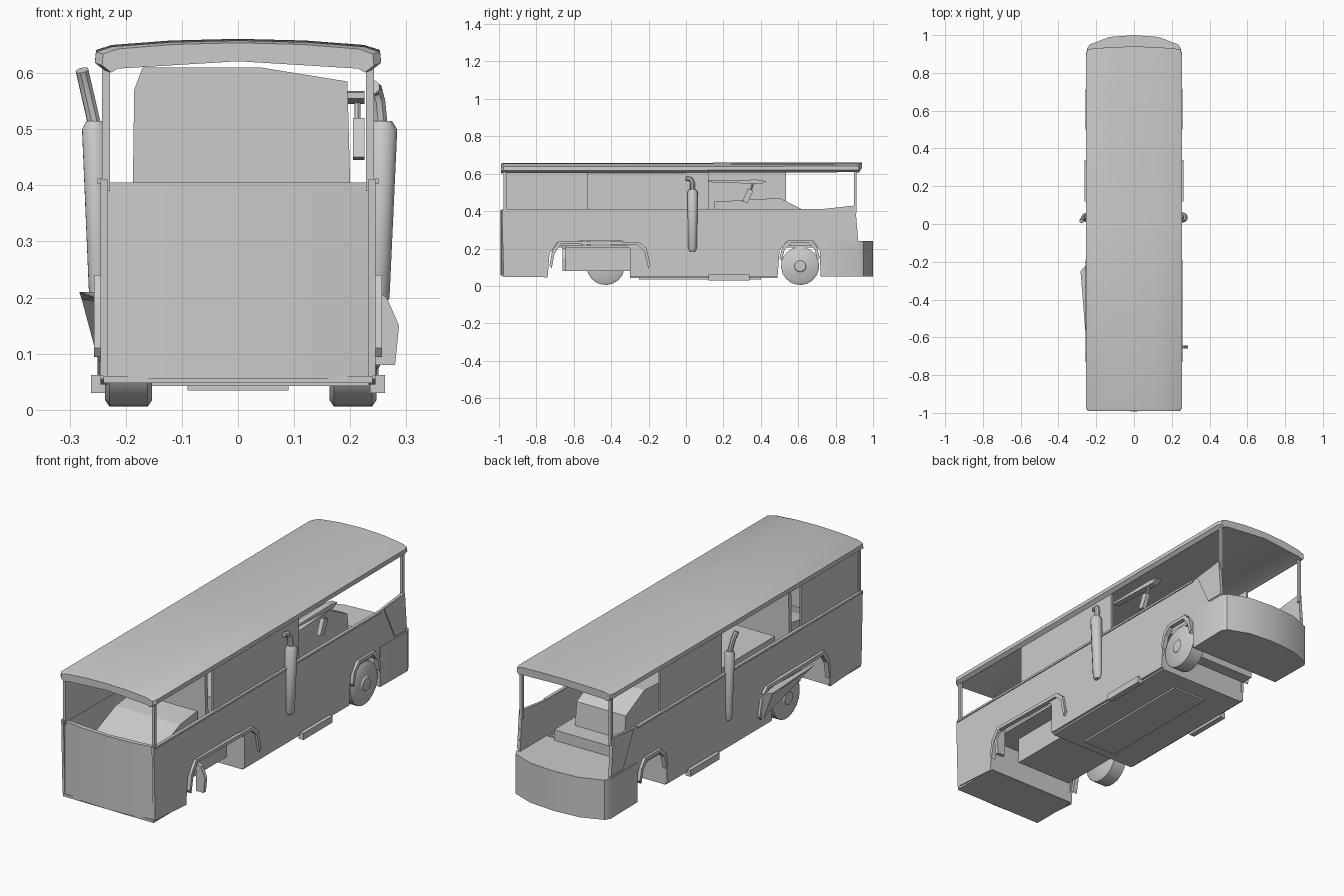
import bpy, math
from mathutils import Vector

grey = bpy.data.materials.new("light grey")
grey.diffuse_color = (0.6, 0.6, 0.6, 1)


def make(name, verts, faces, smooth=False):
    me = bpy.data.meshes.new(name)
    me.from_pydata(verts, [], faces)
    me.materials.append(grey)
    ob = bpy.data.objects.new(name, me)
    bpy.context.collection.objects.link(ob)
    bpy.context.view_layer.objects.active = ob
    ob.select_set(True)
    bpy.ops.object.mode_set(mode='EDIT')
    bpy.ops.mesh.select_all(action='SELECT')
    bpy.ops.mesh.normals_make_consistent(inside=False)
    bpy.ops.object.mode_set(mode='OBJECT')
    if smooth:
        bpy.ops.object.shade_smooth_by_angle(angle=math.radians(35))
    ob.select_set(False)
    return ob


def prism(name, pts, a, b, axis, smooth=False):
    """Extrude a 2D outline from a to b along an axis."""
    def place(p, d):
        return {'x': (d, p[0], p[1]), 'y': (p[0], d, p[1]), 'z': (p[0], p[1], d)}[axis]
    n = len(pts)
    verts = [place(p, a) for p in pts] + [place(p, b) for p in pts]
    faces = [list(range(n)), list(range(n, 2 * n))]
    faces += [(i, (i + 1) % n, n + (i + 1) % n, n + i) for i in range(n)]
    return make(name, verts, faces, smooth)


def box(name, x0, x1, y0, y1, z0, z1):
    return prism(name, [(x0, y0), (x1, y0), (x1, y1), (x0, y1)], z0, z1, 'z')


def tube(name, path, radii, sides=10):
    """Round tube through points with a radius at each."""
    path = [Vector(p) for p in path]
    verts, faces, n = [], [], sides
    for i, p in enumerate(path):
        t = (path[min(i + 1, len(path) - 1)] - path[max(i - 1, 0)]).normalized()
        u = t.cross(Vector((0.3, 1, 0.1))).normalized()
        v = t.cross(u)
        for k in range(n):
            a = 2 * math.pi * k / n
            verts.append(p + (u * math.cos(a) + v * math.sin(a)) * radii[i])
    for i in range(len(path) - 1):
        for k in range(n):
            j = (k + 1) % n
            faces.append((i * n + k, i * n + j, i * n + n + j, i * n + n + k))
    faces += [list(range(n)), list(range(len(verts) - n, len(verts)))]
    return make(name, verts, faces, True)


# Side walls with wheel arch cut-outs
side = [(-0.975, 0.06), (-0.74, 0.045), (-0.73, 0.17), (-0.69, 0.23), (-0.63, 0.24),
        (-0.34, 0.24), (-0.30, 0.20), (-0.30, 0.05), (0.49, 0.05), (0.50, 0.19),
        (0.54, 0.24), (0.68, 0.24), (0.715, 0.19), (0.72, 0.05), (0.92, 0.05),
        (0.92, 0.24), (0.905, 0.43), (0.72, 0.41), (-0.985, 0.41)]
for s, label in ((1, "right"), (-1, "left")):
    prism(label + "_side_wall", side, s * 0.233, s * 0.245, 'x')
    box(label + "_belt_rail", s * 0.235, s * 0.25, -0.975, 0.72, 0.402, 0.412)
    # Slanted seam near the rear corner
    prism(label + "_corner_panel", [(0.75, 0.41), (0.905, 0.43), (0.92, 0.25), (0.83, 0.25)],
          s * 0.24, s * 0.249, 'x')
    # Corner posts
    for y, w in ((-0.968, 0.008), (0.905, 0.007)):
        box(label + "_post", s * 0.228, s * 0.242, y - w, y + w, 0.39, 0.62)
    # Raised fender lips
    for y0, y1 in ((-0.73, -0.19), (0.43, 0.72)):
        lip = [(y0, 0.11), (y0 + 0.015, 0.19), (y0 + 0.05, 0.24), (y1 - 0.06, 0.235),
               (y1 - 0.02, 0.2), (y1, 0.11)]
        if y0 > 0:
            lip = [(0.50, 0.15), (0.515, 0.21), (0.55, 0.245), (0.67, 0.245),
                   (0.70, 0.21), (0.715, 0.15)]
        inner = [(y + (0.012 if y < (y0 + y1) / 2 else -0.012), z - 0.016) for y, z in lip]
        prism(label + "_fender_lip", lip + inner[::-1], s * 0.235, s * 0.257, 'x')
    # Step under the sill
    box(label + "_sill_step", s * 0.235, s * 0.262, 0.12, 0.34, 0.03, 0.062)

# Upper side panels, staggered left and right
box("right_upper_panel", 0.228, 0.238, -0.53, 0.12, 0.40, 0.62)
box("left_front_upper_panel", -0.238, -0.228, -0.97, -0.53, 0.40, 0.62)
box("left_rear_upper_panel", -0.238, -0.228, 0.07, 0.535, 0.40, 0.62)

# Slightly bowed front panel
prism("front_panel", [(-0.245, -0.97), (-0.13, -0.987), (0, -0.992), (0.13, -0.987),
      (0.245, -0.97), (0.235, -0.955), (0, -0.975), (-0.235, -0.955)], 0.055, 0.405, 'z')
box("front_underside", -0.24, 0.24, -0.98, -0.74, 0.048, 0.06)
box("front_pod_back", -0.24, 0.24, -0.75, -0.738, 0.05, 0.22)

# Rounded rear bumper
prism("rear_bumper", [(-0.247, 0.72), (0.247, 0.72), (0.25, 0.925), (0.235, 0.95), (0.13, 0.99),
      (0, 1.0), (-0.13, 0.99), (-0.235, 0.95), (-0.25, 0.925)], 0.05, 0.24, 'z', True)

# Crowned roof lofted along the length, open below as a shell
half = [(0.238, 0.605), (0.255, 0.618), (0.253, 0.638), (0.225, 0.647), (0.12, 0.655), (0, 0.658)]
top = half + [(-x, z) for x, z in half[-2::-1]]
under = [(-0.225, 0.612), (0, 0.625), (0.225, 0.612)]
ring = top + under
stations = [(-0.99, 0.95, -0.004), (-0.975, 1, 0), (0, 1, 0), (0.9, 1, 0.003), (0.925, 0.97, 0.002)]
verts = [(x * k, y + (0.015 * (1 - (x / 0.255) ** 2) if y > 0.5 else 0), z + dz)
         for y, k, dz in stations for x, z in ring]
n = len(ring)
faces = [(i * n + k, i * n + (k + 1) % n, (i + 1) * n + (k + 1) % n, (i + 1) * n + k)
         for i in range(len(stations) - 1) for k in range(n)]
faces += [list(range(n)), list(range(len(verts) - n, len(verts)))]
make("roof", verts, faces, True)

# Floor and chassis
box("cabin_floor", -0.234, 0.234, -0.96, 0.75, 0.205, 0.217)
box("chassis", -0.234, 0.234, -0.30, 0.49, 0.042, 0.205)
box("front_axle_housing", -0.15, 0.15, -0.65, -0.30, 0.08, 0.205)
box("underbody_plate", -0.09, 0.09, -0.25, 0.40, 0.034, 0.045)
box("rear_axle", -0.17, 0.17, 0.58, 0.64, 0.08, 0.205)

# Wheels
for name, x, y in (("rear_wheel", 0.205, 0.61), ("front_wheel", -0.195, -0.43)):
    tube(name, [(x + d, y, 0.107) for d in (-0.042, -0.034, 0.034, 0.042)],
         [0.09, 0.102, 0.102, 0.09], 20)
    s = 1 if x > 0 else -1
    tube(name + "_hub", [(x + s * 0.03, y, 0.107), (x + s * 0.048, y, 0.107)], [0.05, 0.03], 12)

# Flared fender on the left, mud flap on the right
make("left_fender_flare",
     [(-0.24, -0.62, 0.2), (-0.24, -0.2, 0.21), (-0.283, -0.25, 0.21), (-0.255, -0.60, 0.2),
      (-0.24, -0.62, 0.19), (-0.24, -0.2, 0.08), (-0.25, -0.23, 0.09), (-0.278, -0.25, 0.195)],
     [(0, 1, 2, 3), (3, 2, 7, 4), (1, 5, 6, 7, 2), (0, 3, 4), (0, 4, 5, 1), (4, 7, 6, 5)])
prism("right_mud_flap", [(0.24, 0.08), (0.28, 0.08), (0.287, 0.15), (0.265, 0.2), (0.24, 0.215)],
      -0.66, -0.642, 'y')

# Exhaust stacks
tube("right_exhaust", [(0.248, 0.035, 0.185), (0.248, 0.035, 0.2), (0.257, 0.035, 0.5),
     (0.257, 0.035, 0.515)], [0.015, 0.023, 0.028, 0.018])
tube("right_exhaust_pipe", [(0.255, 0.035, 0.5), (0.25, 0.035, 0.55), (0.245, 0.025, 0.57),
     (0.24, 0.0, 0.575)], [0.013] * 4, 8)
tube("left_exhaust", [(-0.25, 0.035, 0.185), (-0.25, 0.035, 0.2), (-0.255, 0.035, 0.5),
     (-0.255, 0.035, 0.515)], [0.012, 0.016, 0.024, 0.016])
tube("left_exhaust_pipe", [(-0.254, 0.035, 0.5), (-0.27, 0.03, 0.57), (-0.278, 0.015, 0.605)],
     [0.012] * 3, 8)

# Interior bulkhead, engine cover and front equipment
prism("bulkhead", [(-0.19, 0.21), (0.205, 0.21), (0.195, 0.585), (0.04, 0.61), (-0.17, 0.61),
      (-0.185, 0.57)], -0.53, -0.51, 'y')
prism("engine_cover", [(0.15, 0.21), (0.66, 0.21), (0.64, 0.40), (0.50, 0.47), (0.15, 0.45)],
      -0.13, 0.13, 'x')
box("engine_base", -0.18, 0.18, 0.30, 0.74, 0.21, 0.29)
box("middle_bench", -0.19, 0.19, -0.40, 0.05, 0.21, 0.40)
prism("front_equipment", [(-0.86, 0.21), (-0.55, 0.21), (-0.55, 0.40), (-0.68, 0.385),
      (-0.86, 0.31)], -0.17, 0.17, 'x')

# Mirror bracket hanging in the right opening
prism("mirror_visor", [(0.12, 0.555), (0.40, 0.545), (0.43, 0.56), (0.38, 0.568), (0.12, 0.565)],
      0.195, 0.225, 'x')
prism("mirror", [(0.30, 0.45), (0.33, 0.445), (0.36, 0.51), (0.33, 0.52)], 0.205, 0.225, 'x')
tube("mirror_stem", [(0.213, 0.345, 0.51), (0.213, 0.36, 0.555)], [0.006] * 2, 6)
